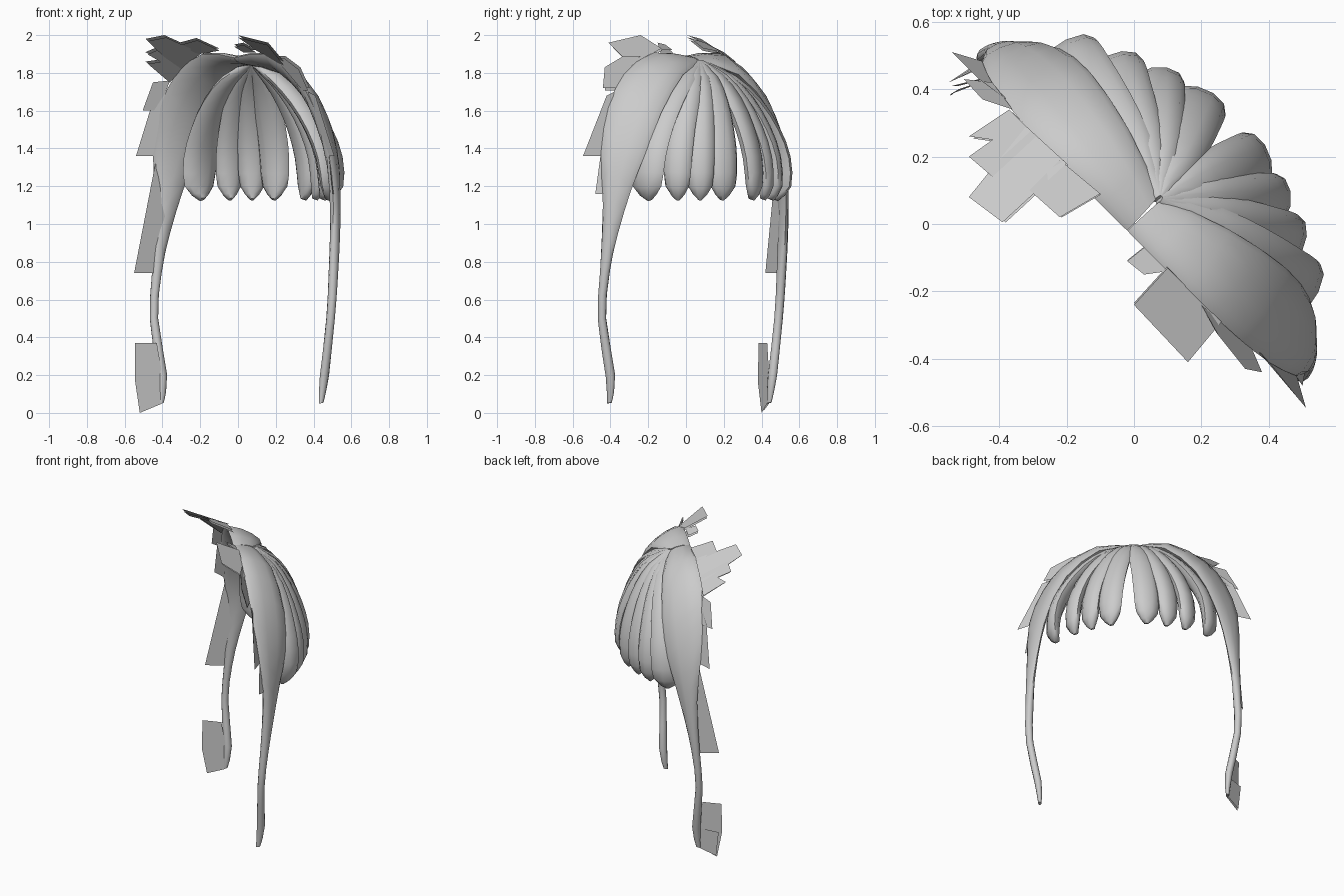
import bpy, bmesh, math
from mathutils import Vector as V

CROWN = V((0.075, 0.075, 1.86))


def finish(name, bm, smooth=True):
    bmesh.ops.recalc_face_normals(bm, faces=bm.faces)
    me = bpy.data.meshes.new(name)
    bm.to_mesh(me)
    bm.free()
    ob = bpy.data.objects.new(name, me)
    bpy.context.collection.objects.link(ob)
    if smooth:
        bpy.context.view_layer.objects.active = ob
        ob.select_set(True)
        bpy.ops.object.shade_smooth_by_angle(angle=math.radians(50))
        ob.select_set(False)
    return ob


def mid(rows):
    """Insert a smooth in-between row after each row."""
    out = []
    n = len(rows)
    for i in range(n - 1):
        p = [rows[max(i - 1, 0)], rows[i], rows[i + 1], rows[min(i + 2, n - 1)]]
        out.append(p[1])
        out.append(tuple((p[1][k] + p[2][k]) * 0.5625 - (p[0][k] + p[3][k]) * 0.0625
                         for k in range(3)))
    return out + [rows[-1]]


def lock(name, rows, sides=10):
    """Loft flattened elliptical sections; each row is (edge, edge, half thickness)."""
    bm = bmesh.new()
    cs = [(a + b) / 2 for a, b, t in rows]
    rings = []
    for i, (a, b, t) in enumerate(rows):
        tan = cs[min(i + 1, len(cs) - 1)] - cs[max(i - 1, 0)]
        half = (b - a) / 2
        n = tan.cross(half).normalized()
        ring = []
        for k in range(sides):
            th = 2 * math.pi * k / sides
            ring.append(bm.verts.new(cs[i] + half * math.cos(th) + n * t * math.sin(th)))
        rings.append(ring)
    for r, s in zip(rings, rings[1:]):
        for k in range(sides):
            bm.faces.new((r[k], r[(k + 1) % sides], s[(k + 1) % sides], s[k]))
    bm.faces.new(rings[0])
    bm.faces.new(rings[-1])
    return finish(name, bm)


def swap(p):
    """Mirror across the head's centre plane (x = y)."""
    return V((p.y, p.x, p.z))


def lock_pair(name, rows):
    lock(name + "_right", rows)
    lock(name + "_left", [(swap(a), swap(b), t) for a, b, t in rows])


# Back tufts: four per side, fanning out of the crown
PROFILE = [(0.0, 1.855, 0.15), (0.33, 1.765, 0.75), (0.60, 1.645, 0.95),
           (0.81, 1.50, 1.0), (0.94, 1.35, 1.0), (0.97, 1.2, 0.84), (0.92, 1.13, 0.15)]
TUFTS = [((0.51, -0.215), 0.108), ((0.48, -0.05), 0.078),
         ((0.435, 0.075), 0.076), ((0.37, 0.20), 0.085)]
for i, ((x, y), w) in enumerate(TUFTS):
    d = V((x - CROWN.x, y - CROWN.y, 0))
    side = V((-d.y, d.x, 0)).normalized()
    rows = []
    for f, z, g in mid(PROFILE):
        c = V((CROWN.x + d.x * f, CROWN.y + d.y * f, z))
        rows.append((c - side * w * g, c + side * w * g, 0.012 + 0.033 * g))
    lock_pair(f"back_tuft_{i + 1}", rows)

# Side locks: broad at the crown, narrowing to a long thin strand
BACK = [(0.085, 0.075, 1.85), (0.28, -0.015, 1.79), (0.45, -0.13, 1.59), (0.52, -0.22, 1.36),
        (0.53, -0.29, 1.18), (0.525, -0.36, 0.95), (0.515, -0.405, 0.74), (0.50, -0.425, 0.5),
        (0.475, -0.38, 0.2), (0.45, -0.395, 0.055)]
FRONT = [(-0.02, -0.02, 1.88), (0.15, -0.19, 1.90), (0.30, -0.33, 1.79), (0.40, -0.41, 1.62),
         (0.48, -0.45, 1.38), (0.505, -0.44, 1.1), (0.495, -0.455, 0.74), (0.48, -0.465, 0.5),
         (0.44, -0.42, 0.19), (0.43, -0.415, 0.05)]
THICK = [(0.02, 0, 0), (0.035, 0, 0), (0.035, 0, 0), (0.032, 0, 0), (0.028, 0, 0),
         (0.026, 0, 0), (0.025, 0, 0), (0.023, 0, 0), (0.023, 0, 0), (0.01, 0, 0)]
lock_pair("side_lock", [(V(a), V(b), t[0]) for a, b, t in
                        zip(mid(BACK), mid(FRONT), mid(THICK))])


# Stepped thin sheets along the front edges
def cards(name, polys):
    bm = bmesh.new()
    for poly in polys:
        bm.faces.new([bm.verts.new(p) for p in poly])
    return finish(name, bm, False)


def layered(polys):
    return polys + [[(x * 0.975, y * 0.975, z - 0.012) for x, y, z in p] for p in polys]


cards("left_fringe_flap", layered([
    [(-0.10, 0.09, 1.93), (-0.22, 0.02, 1.985), (-0.31, 0.10, 1.96), (-0.22, 0.19, 1.91)],
    [(-0.20, 0.18, 1.915), (-0.39, 0.005, 2.0), (-0.49, 0.08, 1.98), (-0.32, 0.29, 1.82)],
    [(-0.29, 0.26, 1.85), (-0.42, 0.14, 1.94), (-0.49, 0.20, 1.91), (-0.42, 0.25, 1.87),
     (-0.49, 0.26, 1.86), (-0.37, 0.34, 1.76)]]))
cards("right_fringe_flap", layered([
    [(0.03, -0.07, 1.92), (-0.02, -0.11, 1.95), (0.03, -0.15, 1.96), (0.10, -0.14, 1.92)],
    [(0.10, -0.13, 1.93), (0.00, -0.24, 2.0), (0.16, -0.41, 1.96), (0.26, -0.29, 1.84)],
    [(0.20, -0.24, 1.89), (0.25, -0.33, 1.89), (0.33, -0.43, 1.83), (0.38, -0.44, 1.72),
     (0.35, -0.37, 1.72)]]))
cards("right_side_sheet", [
    [(0.37, -0.38, 1.70), (0.41, -0.42, 1.68), (0.51, -0.545, 1.36), (0.48, -0.44, 1.36)],
    [(0.48, -0.45, 1.38), (0.50, -0.48, 1.16), (0.53, -0.31, 1.16), (0.53, -0.28, 1.36)]])
cards("left_side_sheet", [
    [(-0.36, 0.34, 1.76), (-0.45, 0.37, 1.75), (-0.505, 0.43, 1.60), (-0.42, 0.42, 1.60)],
    [(-0.38, 0.37, 1.70), (-0.46, 0.43, 1.62), (-0.54, 0.51, 1.36), (-0.44, 0.48, 1.36)],
    [(-0.43, 0.48, 1.36), (-0.55, 0.42, 0.74), (-0.43, 0.50, 0.74), (-0.38, 0.52, 0.95),
     (-0.30, 0.53, 1.2)]])
cards("left_tip_sheet", [
    [(-0.43, 0.43, 0.37), (-0.545, 0.385, 0.37), (-0.545, 0.38, 0.17), (-0.52, 0.40, 0.0),
     (-0.40, 0.43, 0.05), (-0.40, 0.44, 0.2)],
    [(-0.38, 0.45, 0.19), (-0.54, 0.41, 0.18), (-0.52, 0.41, 0.01), (-0.40, 0.44, 0.05)]])
